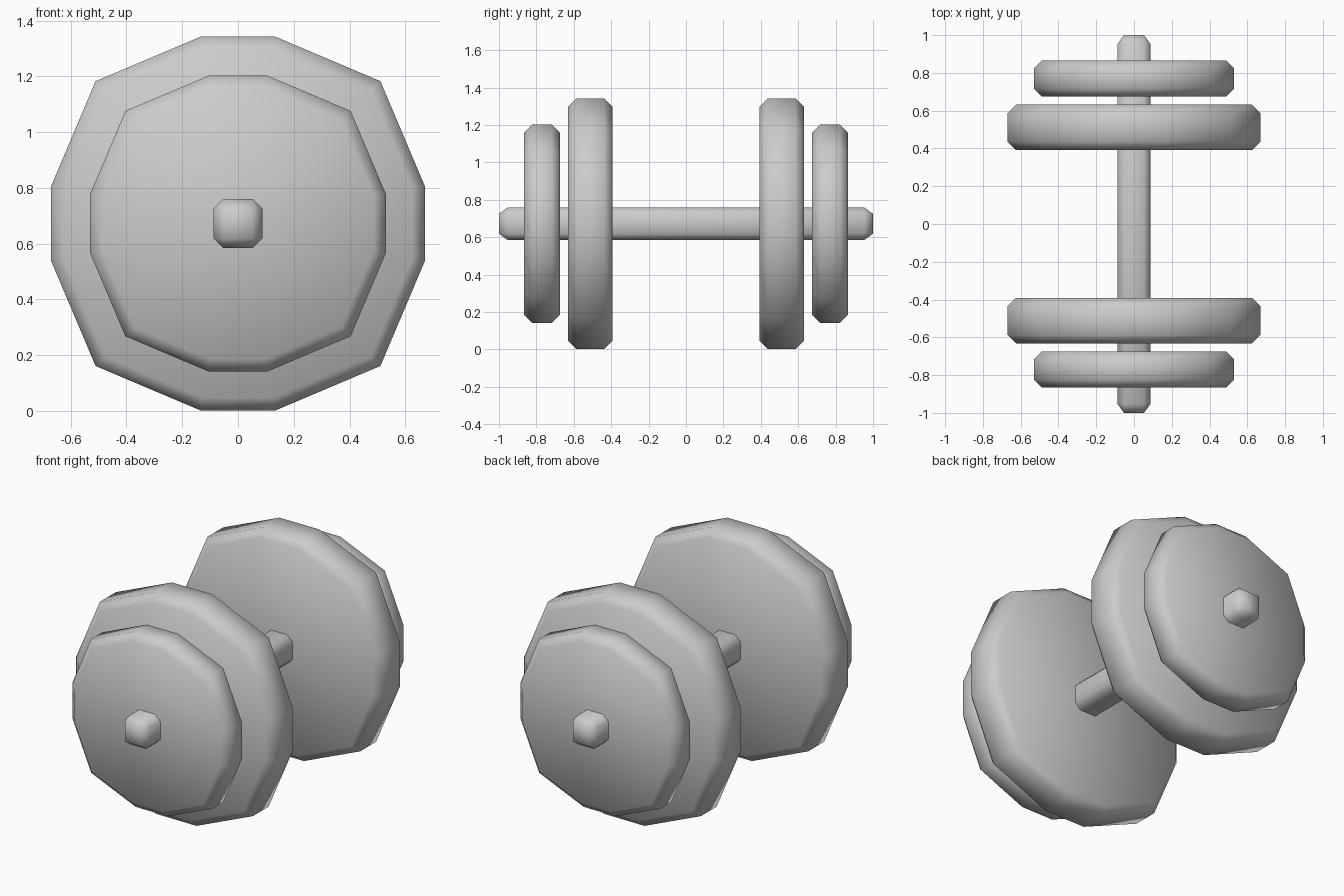
import bpy, bmesh

if "Cube" in bpy.data.objects:
    bpy.data.objects.remove(bpy.data.objects["Cube"])

CZ = 0.672  # height of the bar axis


def finish(name, bm):
    bmesh.ops.recalc_face_normals(bm, faces=bm.faces)
    for f in bm.faces:
        f.smooth = True
    mesh = bpy.data.meshes.new(name)
    bm.to_mesh(mesh)
    bm.free()
    obj = bpy.data.objects.new(name, mesh)
    bpy.context.collection.objects.link(obj)
    return obj


def weight_disc(name, r, y0, y1, bevel):
    # twelve-sided outline: an octagon with its four axis corners cut flat
    quarter = [(r, 0.2 * r), (0.762 * r, 0.762 * r), (0.2 * r, r)]
    outline = []
    for _ in range(4):
        outline += quarter
        quarter = [(-z, x) for x, z in quarter]
    bm = bmesh.new()
    cap = bm.faces.new([bm.verts.new((x, y0, CZ + z)) for x, z in outline])
    ext = bmesh.ops.extrude_face_region(bm, geom=[cap], use_keep_orig=True)
    verts = [g for g in ext["geom"] if isinstance(g, bmesh.types.BMVert)]
    bmesh.ops.translate(bm, vec=(0, y1 - y0, 0), verts=verts)
    bmesh.ops.recalc_face_normals(bm, faces=bm.faces)
    # chamfer both rims
    rims = [e for e in bm.edges if abs(e.verts[0].co.y - e.verts[1].co.y) < 1e-5]
    bmesh.ops.bevel(bm, geom=rims, offset=bevel, segments=1, profile=0.5,
                    affect='EDGES', clamp_overlap=True)
    return finish(name, bm)


# Handle bar: chamfered square bar, stretched along y
bm = bmesh.new()
stretch = 1.37
bmesh.ops.create_cube(bm, size=2)
bmesh.ops.scale(bm, vec=(0.088, 1 / stretch, 0.088), verts=bm.verts)
bmesh.ops.bevel(bm, geom=bm.edges[:], offset=0.035, segments=1, profile=0.5,
                affect='EDGES', clamp_overlap=True)
bmesh.ops.scale(bm, vec=(1, stretch, 1), verts=bm.verts)
bmesh.ops.translate(bm, vec=(0, 0, CZ), verts=bm.verts)
finish("handle_bar", bm)

# Large and small weight discs at each end
for side, s in (("front", -1), ("back", 1)):
    weight_disc(f"large_disc_{side}", 0.67, s * 0.392, s * 0.632, 0.045)
    weight_disc(f"small_disc_{side}", 0.53, s * 0.674, s * 0.866, 0.043)
